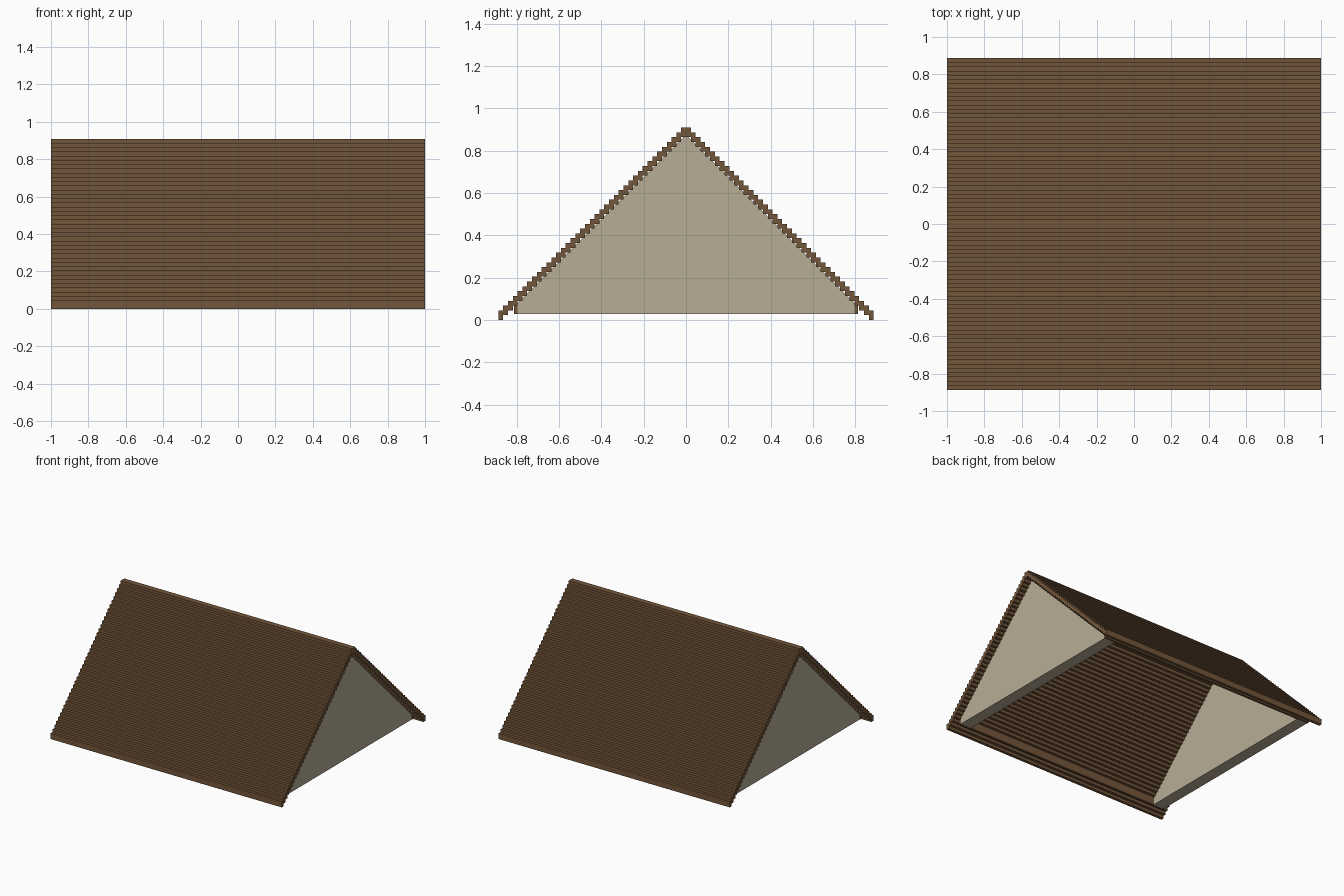
import bpy, bmesh

STEP = 2 / 88        # side of one roof step
COLUMNS = 39         # steps on each slope

cube = bpy.data.objects.get("Cube")
if cube:
    bpy.data.objects.remove(cube, do_unlink=True)


def material(name, colour):
    mat = bpy.data.materials.new(name)
    mat.use_nodes = True
    mat.diffuse_color = (*colour, 1)
    bsdf = next(n for n in mat.node_tree.nodes if n.type == 'BSDF_PRINCIPLED')
    bsdf.inputs["Base Color"].default_value = (*colour, 1)
    return mat


brown = material("brown wood", (0.171, 0.092, 0.042))
cream = material("cream plaster", (0.474, 0.413, 0.301))


def extrude_profile(name, profile, x0, x1, mat):
    """Extrude a closed (y, z) outline, in step units, along x."""
    bm = bmesh.new()
    face = bm.faces.new([bm.verts.new((x0, y * STEP, z * STEP)) for y, z in profile])
    result = bmesh.ops.extrude_face_region(bm, geom=[face])
    moved = [v for v in result["geom"] if isinstance(v, bmesh.types.BMVert)]
    bmesh.ops.translate(bm, verts=moved, vec=(x1 - x0, 0, 0))
    bmesh.ops.recalc_face_normals(bm, faces=bm.faces)
    mesh = bpy.data.meshes.new(name)
    bm.to_mesh(mesh)
    bm.free()
    mesh.materials.append(mat)
    obj = bpy.data.objects.new(name, mesh)
    bpy.context.collection.objects.link(obj)
    return obj


def stairs(top):
    """Points going down one slope from the ridge at the given height."""
    points = []
    for i in range(COLUMNS):
        points += [(i, top - i), (i + 1, top - i)]
    return points


# Stepped roof shell: outer stairs down each side, inner stairs back up
outer = stairs(COLUMNS + 1)[1:]
inner = stairs(COLUMNS - 1)[1:]
right_half = outer + inner[::-1]
left_half = [(-y, z) for y, z in reversed(right_half)]
extrude_profile("stepped_roof", right_half + left_half, -1, 1, brown)

# Gable walls set in from both ends
END, BASE = 35, 1.25
gable = [(-END, BASE), (END, BASE), (END, 3.5), (0, 38.5), (-END, 3.5)]
for side, name in ((-1, "right_gable"), (1, "left_gable")):
    extrude_profile(name, gable, side * 0.85, side * 0.943, cream)

# Wall plates under the eaves
for side, name in ((-1, "front_wall_plate"), (1, "back_wall_plate")):
    a, b = side * END, side * (END + 0.8)
    extrude_profile(name, [(a, BASE), (b, BASE), (b, 3.2), (a, 3.2)], -0.945, 0.945, brown)
